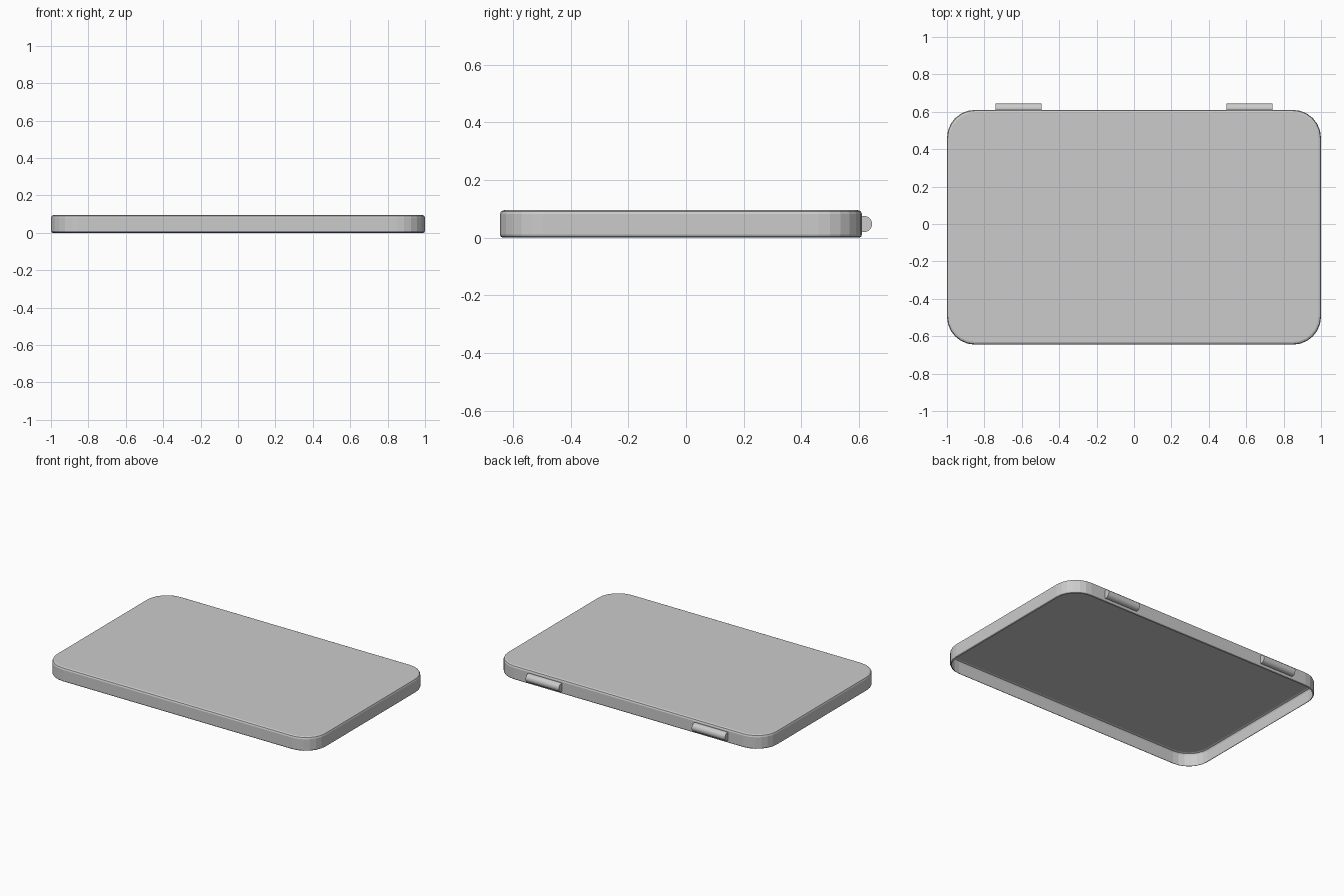
import bpy, bmesh, math
from mathutils import Matrix

if "Cube" in bpy.data.objects:
    bpy.data.objects.remove(bpy.data.objects["Cube"])

Y0, Y1, H = -0.645, 0.61, 0.095
CORNER, SEG = 0.15, 6


def rounded_rect(bm, inset, z):
    """Ring of vertices for the lid outline, pulled in by inset."""
    r = CORNER - inset
    cx, cy0, cy1 = 1 - CORNER, Y0 + CORNER, Y1 - CORNER
    ring = []
    for k, (x, y) in enumerate([(cx, cy1), (-cx, cy1), (-cx, cy0), (cx, cy0)]):
        for i in range(SEG + 1):
            a = math.pi / 2 * (k + i / SEG)
            ring.append(bm.verts.new((x + r * math.cos(a), y + r * math.sin(a), z)))
    return ring


def finish(bm, name):
    bmesh.ops.recalc_face_normals(bm, faces=bm.faces)
    mesh = bpy.data.meshes.new(name)
    bm.to_mesh(mesh)
    bm.free()
    obj = bpy.data.objects.new(name, mesh)
    bpy.context.collection.objects.link(obj)
    return obj


# Thin lid shell, open underneath, with softened top and bottom edges
bm = bmesh.new()
profile = [(0.010, 0), (0.003, 0.003), (0, 0.010), (0, H - 0.014),
           (0.004, H - 0.004), (0.014, H)]
rings = [rounded_rect(bm, i, z) for i, z in profile]
for a, b in zip(rings, rings[1:]):
    for i in range(len(a)):
        j = (i + 1) % len(a)
        bm.faces.new((a[i], a[j], b[j], b[i]))
top = bm.faces.new(rings[-1])
finish(bm, "lid_shell")
shell = bpy.data.objects["lid_shell"]
# Keep the outside facing outward on the open shell
if max(shell.data.polygons, key=lambda p: p.area).normal.z < 0:
    shell.data.flip_normals()

# Two hinge barrels on the back edge
for side, name in ((-1, "hinge_left"), (1, "hinge_right")):
    bm = bmesh.new()
    bmesh.ops.create_cone(
        bm, cap_ends=True, segments=24, radius1=0.028, radius2=0.028, depth=0.247,
        matrix=Matrix.Translation((side * 0.617, 0.617, 0.047)) @ Matrix.Rotation(math.pi / 2, 4, 'Y'))
    hinge = finish(bm, name)
    for p in hinge.data.polygons:
        p.use_smooth = len(p.vertices) == 4
